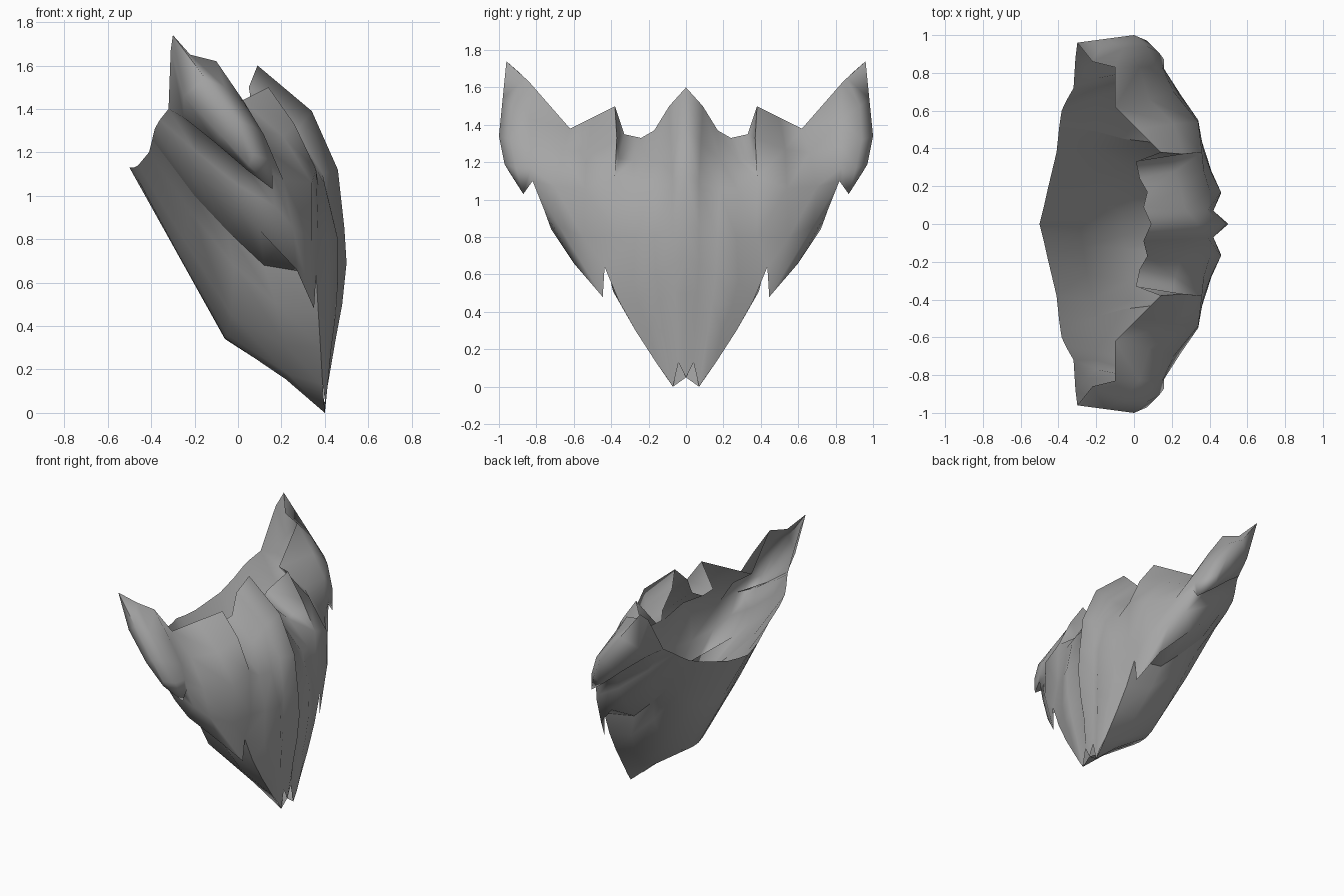
import bpy, bmesh, math

grey = bpy.data.materials.new("dark_grey")
grey.diffuse_color = (.38, .38, .38, 1)


def part(name, *patches):
    """Skin sheets across matching rows of points, weld them, mirror over y = 0."""
    bm = bmesh.new()
    for rows in patches:
        grid = [[bm.verts.new(p) for p in row] for row in rows]
        for a, b in zip(grid, grid[1:]):
            for i in range(len(a) - 1):
                bm.faces.new((a[i], a[i + 1], b[i + 1], b[i]))
    bmesh.ops.remove_doubles(bm, verts=bm.verts, dist=0.002)
    bmesh.ops.recalc_face_normals(bm, faces=bm.faces)
    # the sheet must face outward: forward-most face looks to +x
    bm.normal_update()
    front = max(bm.faces, key=lambda f: f.calc_center_median().x)
    if front.normal.x < 0:
        bmesh.ops.reverse_faces(bm, faces=bm.faces)
    me = bpy.data.meshes.new(name)
    bm.to_mesh(me)
    bm.free()
    me.materials.append(grey)
    ob = bpy.data.objects.new(name, me)
    bpy.context.collection.objects.link(ob)
    mod = ob.modifiers.new("mirror", 'MIRROR')
    mod.use_axis = (False, True, False)
    mod.merge_threshold = 0.002
    bpy.ops.object.select_all(action='DESELECT')
    ob.select_set(True)
    bpy.context.view_layer.objects.active = ob
    bpy.ops.object.shade_smooth_by_angle(angle=math.radians(80))


# shared edges
inner = [(.36, .38, 1.12), (.37, .38, .8), (.36, .435, .64)]
cheek = [(-.1, .62, 1.38), (.08, .66, 1.25), (.21, .7, 1.07), (.25, .68, .86), (.27, .6, .66)]
fin, tip, notch = (.35, .445, .48), (.16, .87, 1.03), (.16, .82, 1.1)
corner = [(.14, .38, 1.5), (.26, .37, 1.33)]
plate_side = [(.01, .33, 1.35), (.2, .36, 1.22)]
under = [(-.32, .72, 1.4), (-.2, .77, 1.31), (0, .81, 1.18), notch]
ridge = [(-.383, .6, 1.31), (-.2, .67, 1.1), (0, .73, .94), (.1, .72, .84), cheek[4]]
crease = [(-.395, .52, 1.26), (-.2, .49, 1.0), (-.05, .45, .84), (.12, .43, .68)]
jaw = [inner[2], (.37, .36, .46), (.38, .27, .3), (.39, .16, .13), (.4, .07, 0)]

# front plate: nose ridge, groove, bump, side; rows go from top to chin
front_plate = [
    [(.09, 0, 1.6), (.05, .09, 1.5), (.07, .17, 1.37), (.03, .24, 1.33), plate_side[0]],
    [(.34, 0, 1.39), (.27, .08, 1.3), (.25, .18, 1.22), (.22, .28, 1.21), plate_side[1]],
    [(.46, 0, 1.12), (.39, .07, 1.1), (.4, .18, 1.05), (.37, .28, 1.05), inner[0]],
    [(.49, 0, .85), (.42, .07, .85), (.46, .17, .8), (.41, .27, .8), inner[1]],
    [(.5, 0, .69), (.42, .07, .65), (.46, .16, .6), (.41, .28, .57), inner[2]],
    [(.48, 0, .5), (.41, .06, .5), (.45, .14, .45), (.41, .25, .44), jaw[1]],
    [(.45, 0, .34), (.41, .05, .37), (.43, .12, .3), (.41, .19, .3), jaw[2]],
    [(.4, 0, .05), (.4, .04, .13), (.4, .07, 0), (.4, .11, .06), jaw[3]],
]
# wall stepping from the front plate up to the cheek's raised corner
step = [plate_side + [inner[0]], corner + [inner[0]]]
# cheek from its raised corner down to the fin
cheek_front = [
    cheek,
    [(.02, .5, 1.44), (.21, .53, 1.27), (.34, .54, 1.06), (.34, .55, .8), fin],
    corner + inner,
]
# cheek side running back to the rear rim
cheek_side = [
    under + [cheek[2]],
    [(-.36, .65, 1.35), (-.2, .72, 1.21), (0, .78, 1.05), (.17, .76, .95), cheek[3]],
    ridge,
]
undercut = [ridge + [fin], crease + [inner[2]] * 2]
# swept wing: front face, ridge from horn to tip, underside
wing = [
    cheek[:3] + [cheek[2]] * 2,
    [(-.1, .83, 1.62), (.03, .83, 1.43), (.12, .83, 1.28), (.15, .83, 1.17), notch],
    [(-.22, .86, 1.65), (-.06, .93, 1.5), (.07, .94, 1.32), (.13, .91, 1.17), tip],
    [(-.3, .96, 1.74), (-.15, .98, 1.54), (0, 1, 1.34), (.07, .97, 1.19), tip],
    [(-.31, .88, 1.67), (-.25, .91, 1.46), (-.08, .95, 1.28), (.05, .94, 1.14), tip],
    [under[0], (-.25, .82, 1.36), (-.1, .88, 1.24), (.04, .9, 1.12), tip],
    under + [notch],
]
part("face_shell", front_plate, step, cheek_front, cheek_side, undercut, wing)

# throat: from the crease under the fin round to the keel
part("throat", [
    crease + [jaw[0]],
    [(-.41, .38, 1.2), (-.22, .4, .93), (-.02, .4, .68), (.17, .39, .51), jaw[1]],
    [(-.46, .17, 1.14), (-.25, .26, .8), (-.03, .3, .45), (.22, .27, .31), jaw[2]],
    [(-.48, .08, 1.13), (-.27, .12, .75), (-.05, .13, .36), (.23, .15, .18), jaw[3]],
    [(-.49, .04, 1.13), (-.28, .06, .74), (-.06, .06, .345), (.22, .07, .155), jaw[4]],
    [(-.5, 0, 1.13), (-.28, 0, .735), (-.06, 0, .34), (.22, 0, .16), (.4, 0, .05)],
])
